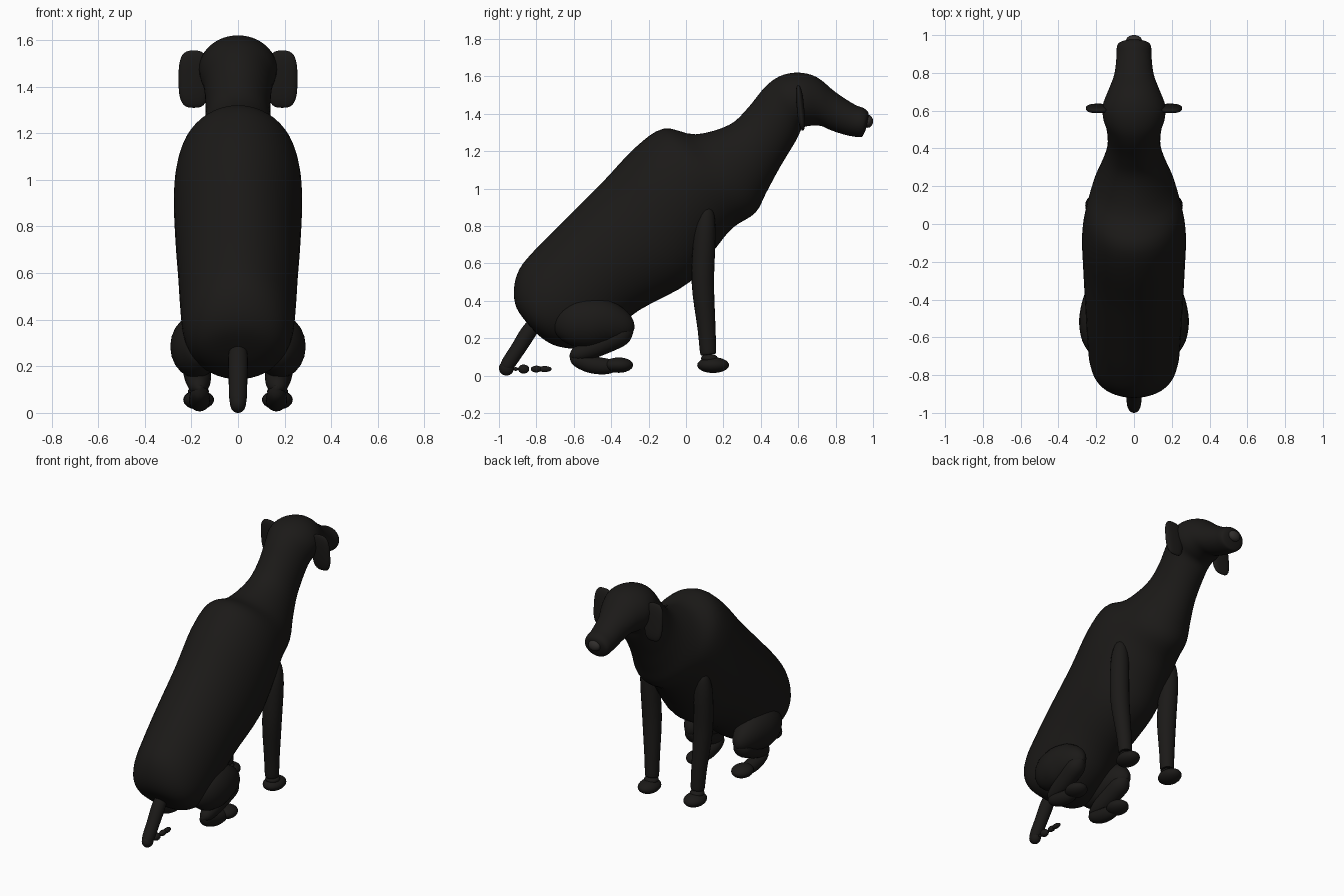
import bpy, bmesh
from math import sin, cos, pi, hypot, copysign


def material(name, rgb):
    m = bpy.data.materials.new(name)
    m.diffuse_color = (*rgb, 1)
    return m


BLACK = material("black coat", (0.011, 0.010, 0.009))
NOSE = material("nose grey", (0.03, 0.027, 0.025))


def finish(name, bm, mat=BLACK, mirror=False):
    bmesh.ops.recalc_face_normals(bm, faces=bm.faces)
    me = bpy.data.meshes.new(name)
    bm.to_mesh(me)
    bm.free()
    me.materials.append(mat)
    for p in me.polygons:
        p.use_smooth = True
    ob = bpy.data.objects.new(name, me)
    bpy.context.collection.objects.link(ob)
    if mirror:
        ob.modifiers.new("Mirror", 'MIRROR')
    return ob


def smooth_rows(rows, steps):
    """Catmull-Rom interpolation between rows of numbers."""
    out = []
    for i in range(len(rows) - 1):
        a, b, c, d = rows[max(i - 1, 0)], rows[i], rows[i + 1], rows[min(i + 2, len(rows) - 1)]
        for s in range(steps):
            t = s / steps
            out.append([0.5 * (2 * q + (r - p) * t + (2 * p - 5 * q + 4 * r - w) * t * t
                               + (3 * q - p - 3 * r + w) * t ** 3)
                        for p, q, r, w in zip(a, b, c, d)])
    return out + [list(rows[-1])]


def loft(name, rows, steps=4, sides=32, mirror=False):
    """Rows: top y, top z, bottom y, bottom z, half width, centre x."""
    bm = bmesh.new()
    rings = []
    for ty, tz, by, bz, w, x in smooth_rows(rows, steps):
        ring = []
        for k in range(sides):
            a = 2 * pi * k / sides
            f = 0.5 + 0.5 * cos(a)
            ring.append(bm.verts.new((x + w * sin(a), by + (ty - by) * f, bz + (tz - bz) * f)))
        rings.append(ring)
    for r, s in zip(rings, rings[1:]):
        for k in range(sides):
            bm.faces.new((r[k], r[k - 1], s[k - 1], s[k]))
    bm.faces.new(rings[0])
    bm.faces.new(rings[-1])
    return finish(name, bm, mirror=mirror)


def limb(name, path, mirror=True, wide=1.0):
    """Path: x, y, z, radius; swept in the side plane."""
    rows = []
    for i, (x, y, z, r) in enumerate(path):
        p, q = path[max(i - 1, 0)], path[min(i + 1, len(path) - 1)]
        dy, dz = q[1] - p[1], q[2] - p[2]
        n = hypot(dy, dz)
        ny, nz = -dz / n * r, dy / n * r
        rows.append((y + ny, z + nz, y - ny, z - nz, r * wide, x))
    return loft(name, rows, 4, 20, mirror)


def blob(name, c, r, mat=BLACK, mirror=True, square=1.0, lean=0.0):
    bm = bmesh.new()
    bmesh.ops.create_uvsphere(bm, u_segments=28, v_segments=18, radius=1)
    for v in bm.verts:
        x, y, z = v.co
        x, z = (copysign(abs(k) ** square, k) for k in (x, z))
        v.co = (c[0] + x * r[0], c[1] + y * r[1] - lean * z, c[2] + z * r[2])
    return finish(name, bm, mat, mirror)


# Torso, neck, head and muzzle as one lofted skin
body = [
    (-0.845, 0.275, -0.835, 0.265, 0.01), (-0.905, 0.36, -0.77, 0.20, 0.13),
    (-0.92, 0.46, -0.68, 0.155, 0.20), (-0.89, 0.57, -0.55, 0.15, 0.235),
    (-0.80, 0.68, -0.40, 0.23, 0.248), (-0.65, 0.83, -0.25, 0.35, 0.257),
    (-0.45, 1.03, 0.02, 0.50, 0.27), (-0.27, 1.22, 0.15, 0.67, 0.275),
    (-0.12, 1.32, 0.25, 0.79, 0.255), (0.05, 1.29, 0.37, 0.87, 0.213),
    (0.23, 1.34, 0.43, 0.98, 0.165), (0.33, 1.43, 0.50, 1.11, 0.14),
    (0.42, 1.54, 0.59, 1.26, 0.145), (0.50, 1.60, 0.62, 1.32, 0.163),
    (0.60, 1.62, 0.66, 1.335, 0.165), (0.70, 1.595, 0.72, 1.335, 0.135),
    (0.80, 1.515, 0.78, 1.31, 0.105), (0.90, 1.45, 0.86, 1.285, 0.093),
    (0.95, 1.43, 0.93, 1.275, 0.09), (0.975, 1.405, 0.95, 1.29, 0.07),
    (0.975, 1.36, 0.97, 1.34, 0.01),
]
loft("body", [(*r, 0.0) for r in body], 4, 48)

# Head details
blob("nose", (0, 0.972, 1.36), (0.042, 0.028, 0.035), NOSE, mirror=False)
blob("ear", (0.19, 0.612, 1.432), (0.065, 0.02, 0.123), square=0.65, lean=0.012)

# Front legs and paws
limb("front_leg", [(0.20, 0.115, 0.91, 0.01), (0.20, 0.11, 0.87, 0.04), (0.20, 0.10, 0.75, 0.058),
                   (0.19, 0.09, 0.50, 0.06), (0.175, 0.11, 0.25, 0.048), (0.17, 0.118, 0.125, 0.043),
                   (0.17, 0.12, 0.115, 0.036)])
blob("front_ankle", (0.17, 0.125, 0.092), (0.045, 0.045, 0.024))
blob("front_paw", (0.17, 0.145, 0.056), (0.065, 0.085, 0.042))

# Folded hind legs
limb("thigh", [(0.17, -0.71, 0.29, 0.01), (0.17, -0.69, 0.29, 0.07), (0.175, -0.62, 0.285, 0.12),
               (0.18, -0.52, 0.285, 0.135), (0.18, -0.42, 0.285, 0.118), (0.18, -0.34, 0.265, 0.083),
               (0.18, -0.295, 0.25, 0.045), (0.18, -0.278, 0.245, 0.008)], wide=0.82)
limb("shin", [(0.18, -0.29, 0.25, 0.02), (0.18, -0.34, 0.225, 0.06), (0.175, -0.44, 0.175, 0.06),
              (0.17, -0.53, 0.135, 0.052), (0.17, -0.595, 0.11, 0.035), (0.17, -0.62, 0.10, 0.006)])
limb("hind_foot", [(0.165, -0.62, 0.115, 0.006), (0.165, -0.59, 0.09, 0.035), (0.165, -0.52, 0.062, 0.045),
                   (0.165, -0.44, 0.05, 0.044), (0.165, -0.38, 0.05, 0.03), (0.165, -0.36, 0.05, 0.006)])
blob("hind_paw", (0.168, -0.36, 0.056), (0.065, 0.077, 0.041))

# Tail, with the thin tip curling forward along the ground
limb("tail", [(0, -0.77, 0.33, 0.03), (0, -0.84, 0.235, 0.042), (0, -0.90, 0.14, 0.04),
              (0, -0.95, 0.065, 0.038), (0, -0.965, 0.035, 0.03), (0, -0.972, 0.014, 0.006)], mirror=False)
for i, (y, ry, rz) in enumerate([(-0.91, 0.012, 0.01), (-0.868, 0.03, 0.024), (-0.80, 0.03, 0.018),
                                 (-0.755, 0.037, 0.016)]):
    blob(f"tail_tip_{i + 1}", (0, y, 0.035), (rz, ry, rz), mirror=False)
# Rounded end of the main tail stub
blob("tail_end", (0, -0.96, 0.04), (0.034, 0.04, 0.04), mirror=False)
